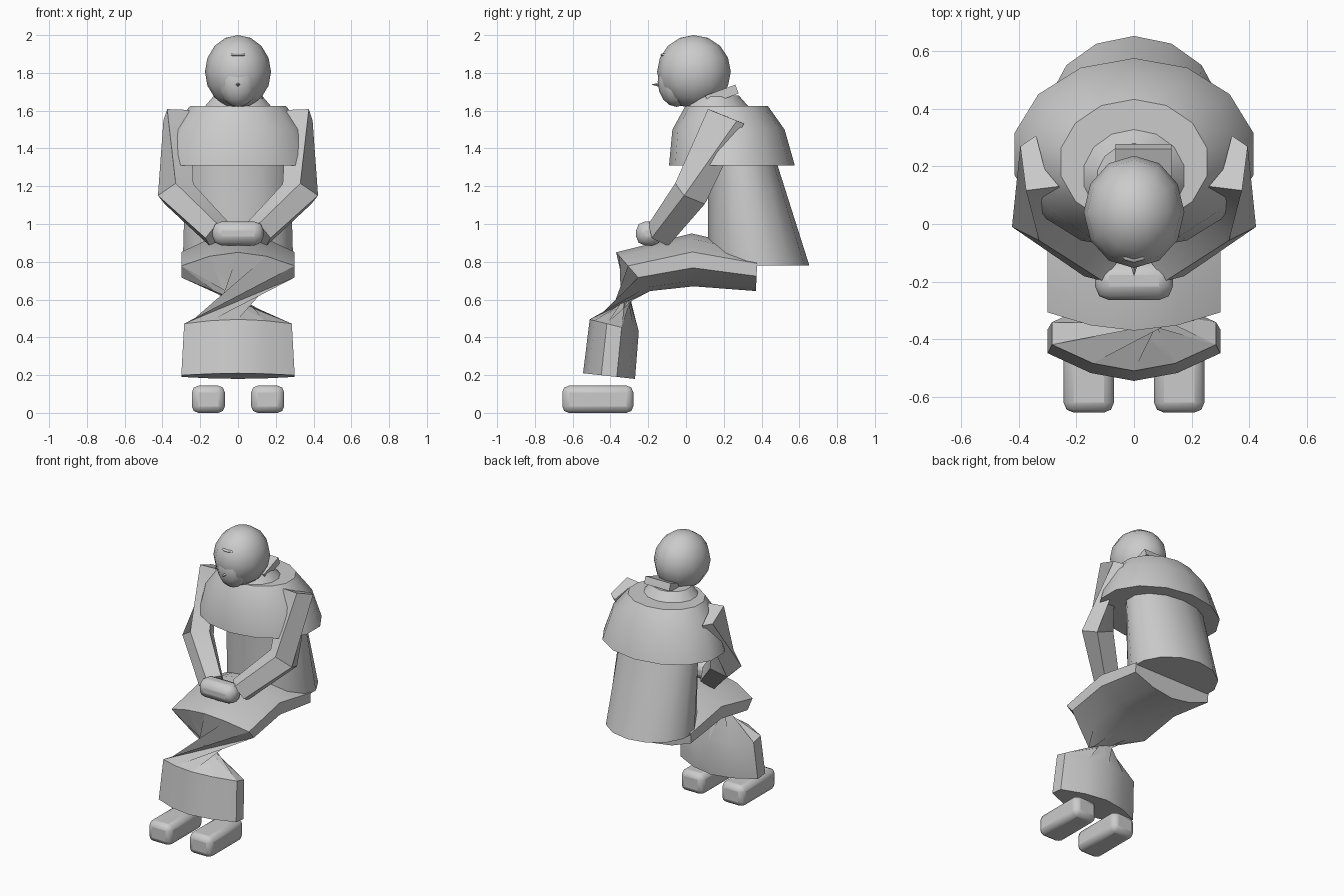
import bpy, bmesh, math
from mathutils import Vector

if "Cube" in bpy.data.objects:
    bpy.data.objects.remove(bpy.data.objects["Cube"])

grey = bpy.data.materials.new("plain grey")
grey.diffuse_color = (0.6, 0.6, 0.6, 1)
grey.use_nodes = True
grey.node_tree.nodes["Principled BSDF"].inputs["Base Color"].default_value = grey.diffuse_color


def finish(ob, angle=35):
    ob.data.materials.append(grey)
    bpy.ops.object.select_all(action='DESELECT')
    ob.select_set(True)
    bpy.context.view_layer.objects.active = ob
    bpy.ops.object.shade_smooth_by_angle(angle=math.radians(angle))
    return ob


def loft(name, rings, shifts=None, angle=35):
    """Skin a list of equal-length rings and cap both ends."""
    bm = bmesh.new()
    vs = [[bm.verts.new(p) for p in r] for r in rings]
    n = len(vs[0])
    for k in range(len(vs) - 1):
        s = shifts[k] if shifts else 0
        for i in range(n):
            a, b = vs[k][i], vs[k][(i + 1) % n]
            c, d = vs[k + 1][(i + 1 + s) % n], vs[k + 1][(i + s) % n]
            if s:  # twisted span: explicit triangles
                bm.faces.new((a, b, c))
                bm.faces.new((a, c, d))
            else:
                bm.faces.new((a, b, c, d))
    bm.faces.new(vs[0][::-1])
    bm.faces.new(vs[-1])
    bmesh.ops.recalc_face_normals(bm, faces=bm.faces)
    me = bpy.data.meshes.new(name)
    bm.to_mesh(me)
    bm.free()
    ob = bpy.data.objects.new(name, me)
    bpy.context.collection.objects.link(ob)
    return finish(ob, angle)


def ellipse(cy, z, rx, ry, n=14):
    return [(rx * math.sin(2 * math.pi * i / n), cy - ry * math.cos(2 * math.pi * i / n), z)
            for i in range(n)]


def ball(name, loc, size, seg=12, rings=8):
    bpy.ops.mesh.primitive_uv_sphere_add(segments=seg, ring_count=rings, location=loc)
    ob = bpy.context.object
    ob.name = name
    ob.scale = size
    return finish(ob, 60)


def block(name, loc, size, bevel):
    bpy.ops.mesh.primitive_cube_add(size=1, location=loc)
    ob = bpy.context.object
    ob.name = name
    ob.scale = size
    bpy.ops.object.transform_apply(location=False, rotation=False, scale=True)
    mod = ob.modifiers.new("rounding", 'BEVEL')
    mod.width, mod.segments = bevel, 2
    return finish(ob, 60)


# Torso: leaning tapered cylinder
loft("torso", [ellipse(.385, .78, .30, .268), ellipse(.30, 1.31, .285, .185),
               ellipse(.25, 1.60, .22, .15)])

# Shoulder cape and low neck
loft("cape", [ellipse(.243, 1.31, .425, .333), ellipse(.225, 1.5, .365, .297),
              ellipse(.215, 1.625, .26, .218)])
loft("neck", [ellipse(.17, 1.60, .20, .18), ellipse(.16, 1.68, .13, .12)])

# Robe: lens-shaped section, half-turned at the knee
LENS = [(-.3, .3), (-.15, .8), (0, 1), (.15, .8), (.3, .3),
        (.3, -.3), (.15, -.8), (0, -1), (-.15, -.8), (-.3, -.3)]


def lens(front, back, width=1):
    f, b = Vector((0, *front)), Vector((0, *back))
    mid, half = (f + b) / 2, (f - b) / 2
    return [mid + half * t + Vector((x * width, 0, 0)) for x, t in LENS]


loft("robe", [lens((.38, .87), (.37, .645)), lens((.03, .95), (.04, .67)),
              lens((-.37, .85), (-.19, .645)), lens((-.51, .495), (-.25, .43), .95),
              lens((-.545, .21), (-.27, .18))], shifts=[0, 0, 5, 0])

# Collar flap behind the neck
bpy.ops.mesh.primitive_cube_add(size=1, location=(.033, .19, 1.685), rotation=(.35, 0, 0))
flap = bpy.context.object
flap.name = "collar_flap"
flap.scale = (.195, .17, .05)
finish(flap)

# Head, face, brow and nose
ball("head", (0, .042, 1.806), (.175, .195, .194))
ball("face", (0, -.05, 1.755), (.108, .10, .135))
ball("brow", (0, -.10, 1.895), (.05, .035, .012), 8, 6)
bpy.ops.mesh.primitive_cone_add(vertices=4, radius1=.022, radius2=0, depth=.07,
                                location=(0, -.147, 1.738), rotation=(math.pi / 2, 0, 0))
bpy.context.object.name = "nose"
finish(bpy.context.object)

# Clasped hands
block("hands", (0, -.197, .95), (.27, .135, .127), .048)

# Sleeve: five-sided tube from shoulder to elbow to wrist, hollowed at the shoulder
path = [Vector((.335, .20, 1.575)), Vector((.33, .035, 1.165)), Vector((.11, -.13, .95))]
d0, d2 = (path[1] - path[0]).normalized(), (path[2] - path[1]).normalized()
pent = [(math.cos(2 * math.pi * i / 5), math.sin(2 * math.pi * i / 5)) for i in range(5)]
shoulder = [(.09, -.04), (.075, .075), (.01, .025), (-.115, -.005), (-.075, -.06)]
sections = [shoulder] + [[(a * r, b * r) for a, b in pent] for r in (.105, .085)]
rings = []
for p, d, sec in zip(path, (d0, (d0 + d2).normalized(), d2), sections):
    u = d.cross(Vector((1, 0, 0))).normalized()
    w = d.cross(u)
    rings.append([p + u * a + w * b for a, b in sec])

for side, label in ((-1, "left"), (1, "right")):
    loft(label + "_arm", [[(v.x * side, v.y, v.z) for v in r] for r in rings])
    block(label + "_foot", (side * .157, -.467, .072), (.175, .376, .144), .035)
